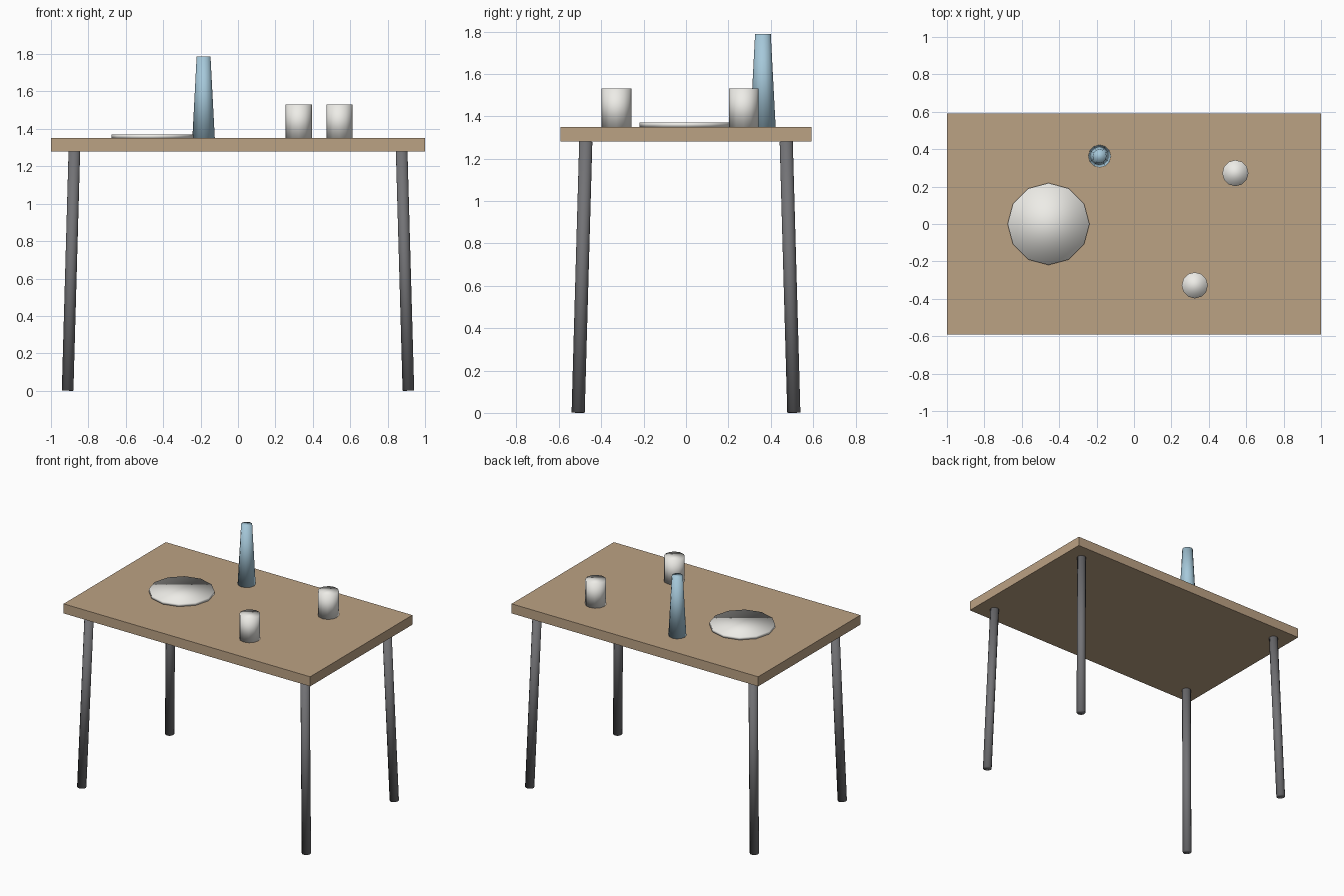
import bpy
from mathutils import Vector

if "Cube" in bpy.data.objects:
    bpy.data.objects.remove(bpy.data.objects["Cube"])


def material(name, rgb):
    m = bpy.data.materials.new(name)
    m.diffuse_color = (*rgb, 1)
    m.use_nodes = True
    m.node_tree.nodes["Principled BSDF"].inputs["Base Color"].default_value = m.diffuse_color
    return m


wood = material("wood", (0.50, 0.36, 0.23))
metal = material("dark_metal", (0.17, 0.17, 0.18))
china = material("china", (0.85, 0.84, 0.80))
glass = material("blue_glaze", (0.38, 0.58, 0.70))


def round_part(name, start, end, r1, r2, mat, sides=12):
    """Smooth low-poly cylinder or cone between two points."""
    a, b = Vector(start), Vector(end)
    d = b - a
    bpy.ops.mesh.primitive_cone_add(vertices=sides, radius1=r1, radius2=r2,
                                    depth=d.length, location=(a + b) / 2)
    ob = bpy.context.object
    ob.name = name
    ob.rotation_euler = Vector((0, 0, 1)).rotation_difference(d).to_euler()
    bpy.ops.object.shade_smooth()
    ob.data.materials.append(mat)
    return ob


TOP, UNDER = 1.35, 1.28

# Table top
bpy.ops.mesh.primitive_cube_add(size=1, location=(0, 0, (TOP + UNDER) / 2))
top = bpy.context.object
top.name = "table_top"
top.scale = (2, 1.184, TOP - UNDER)
top.data.materials.append(wood)

# Splayed legs
for sx, side in ((-1, "left"), (1, "right")):
    for sy, end in ((-1, "front"), (1, "back")):
        round_part(f"{end}_{side}_leg", (sx * 0.911, sy * 0.509, 0.001),
                   (sx * 0.875, sy * 0.473, UNDER), 0.031, 0.031, metal)

# Tableware
round_part("plate", (-0.457, 0, TOP), (-0.457, 0, 1.37), 0.219, 0.219, china)
round_part("front_cup", (0.325, -0.328, TOP), (0.325, -0.328, 1.53), 0.07, 0.07, china)
round_part("back_cup", (0.542, 0.272, TOP), (0.542, 0.272, 1.53), 0.07, 0.07, china)
round_part("vase", (-0.184, 0.363, TOP), (-0.184, 0.363, 1.788), 0.06, 0.037, glass)
